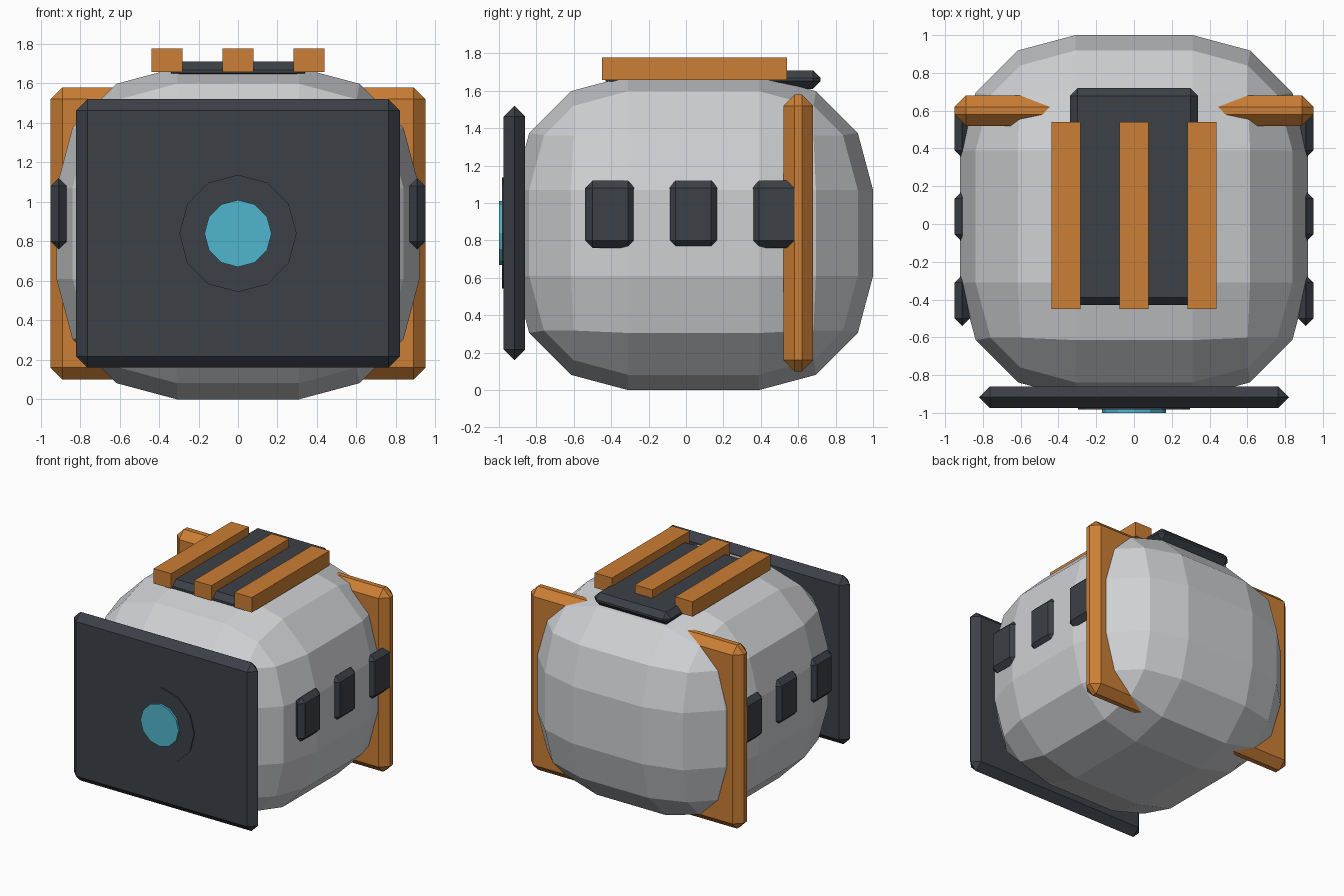
import bpy, bmesh
from math import pi
from mathutils import Matrix

default = bpy.data.objects.get("Cube")
if default:
    bpy.data.objects.remove(default, do_unlink=True)


def make_material(name, rgb):
    mat = bpy.data.materials.new(name)
    mat.use_nodes = True
    mat.diffuse_color = (*rgb, 1)
    mat.node_tree.nodes["Principled BSDF"].inputs["Base Color"].default_value = (*rgb, 1)
    return mat


grey = make_material("light grey", (0.62, 0.63, 0.65))
dark = make_material("dark slate", (0.045, 0.052, 0.063))
orange = make_material("orange", (0.60, 0.21, 0.035))
cyan = make_material("cyan", (0.08, 0.46, 0.61))


def finish(bm, name, mat):
    mesh = bpy.data.meshes.new(name)
    bm.to_mesh(mesh)
    bm.free()
    mesh.materials.append(mat)
    obj = bpy.data.objects.new(name, mesh)
    bpy.context.collection.objects.link(obj)
    return obj


def box(name, mat, x, y, z, bevel=0, segments=1):
    """Box between (min, max) pairs, with optionally bevelled edges."""
    spans = (x, y, z)
    bm = bmesh.new()
    bmesh.ops.create_cube(bm, size=1)
    bmesh.ops.scale(bm, vec=[b - a for a, b in spans], verts=bm.verts)
    bmesh.ops.translate(bm, vec=[(a + b) / 2 for a, b in spans], verts=bm.verts)
    if bevel:
        bmesh.ops.bevel(bm, geom=bm.edges[:], offset=bevel, segments=segments,
                        profile=0.5, affect='EDGES', clamp_overlap=True)
    return finish(bm, name, mat)


def disc(name, mat, radius, y_front, y_back):
    """Twelve-sided disc facing the front."""
    bm = bmesh.new()
    place = Matrix.Translation((0, (y_front + y_back) / 2, 0.84)) @ Matrix.Rotation(pi / 2, 4, 'X')
    bmesh.ops.create_cone(bm, cap_ends=True, segments=12, radius1=radius, radius2=radius,
                          depth=y_back - y_front, matrix=place)
    return finish(bm, name, mat)


# Rounded hull
box("body", grey, (-0.92, 0.92), (-0.92, 1.0), (0, 1.68), 0.61, 3)

# Front plate with its round lamp
box("front_plate", dark, (-0.82, 0.82), (-0.975, -0.86), (0.16, 1.52), 0.057)
disc("lamp_rim", dark, 0.297, -0.983, -0.95)
disc("lamp_lens", cyan, 0.17, -1.0, -0.95)

# Rear frame, showing only outside the hull
box("rear_frame", orange, (-0.95, 0.95), (0.52, 0.68), (0.10, 1.58), 0.06)

# Side pods
for side, sign in (("left", 1), ("right", -1)):
    for label, y in (("front", -0.405), ("middle", 0.04), ("rear", 0.485)):
        xs = sorted((sign * 0.868, sign * 0.95))
        box(f"{label}_pod_{side}", dark, xs, (y - 0.135, y + 0.135), (0.76, 1.12), 0.04)

# Roof panel and rails
box("roof_panel", dark, (-0.34, 0.34), (-0.43, 0.72), (1.61, 1.71), 0.042)
for label, x in (("left", 0.36), ("middle", 0), ("right", -0.36)):
    box(f"{label}_roof_rail", orange, (x - 0.078, x + 0.078), (-0.45, 0.54), (1.657, 1.777))
